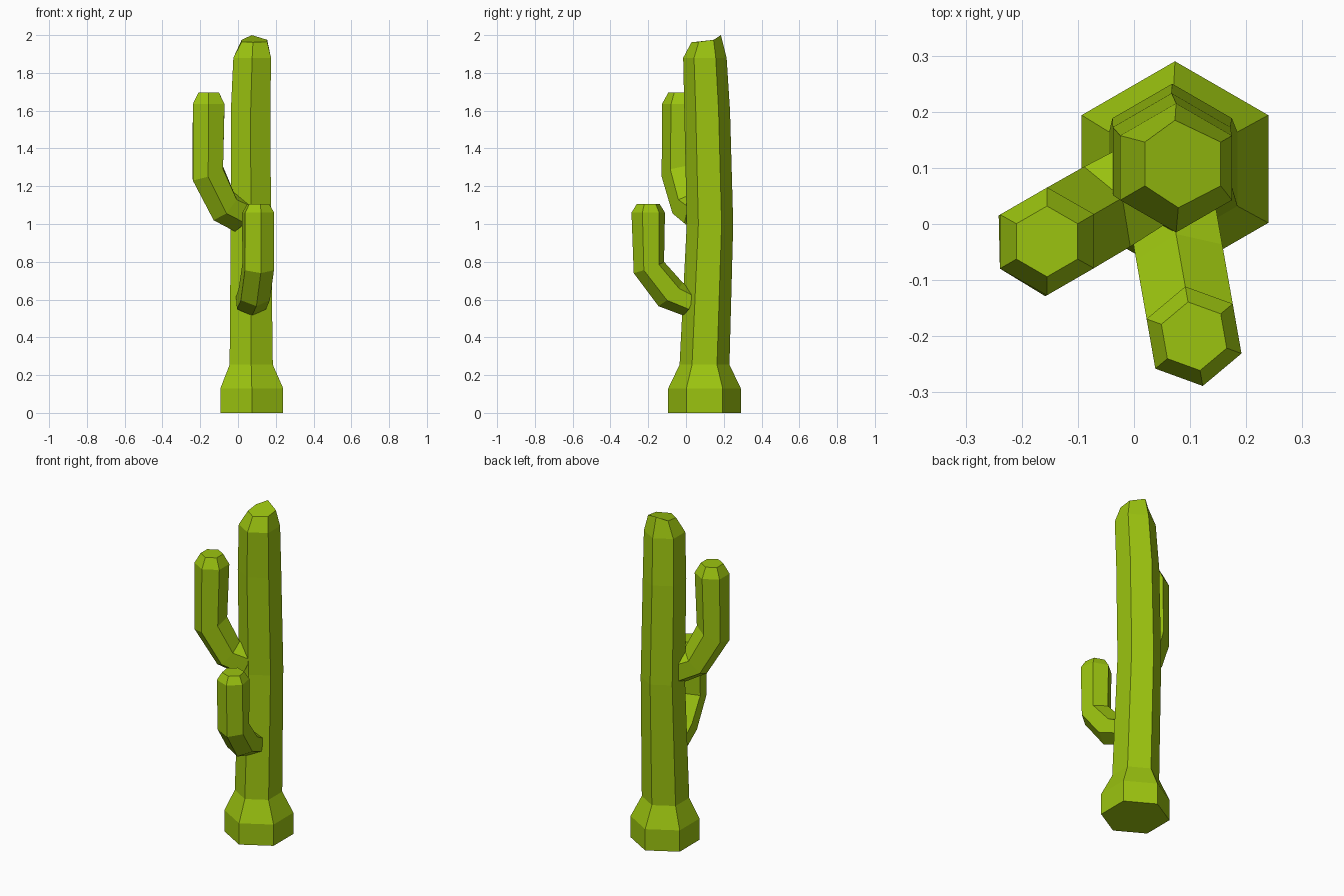
import bpy, bmesh
from math import cos, sin, radians
from mathutils import Vector

if "Cube" in bpy.data.objects:
    bpy.data.objects.remove(bpy.data.objects["Cube"])

green = bpy.data.materials.new("cactus_green")
green.diffuse_color = (0.33, 0.55, 0.005, 1)
green.use_nodes = True
green.node_tree.nodes["Principled BSDF"].inputs["Base Color"].default_value = green.diffuse_color


def hex_ring(center, u, v):
    """Six points around center; the first lies along u."""
    return [center + u * cos(radians(60 * k)) + v * sin(radians(60 * k)) for k in range(6)]


def loft(name, rings):
    """Skin a stack of hexagons and cap both ends."""
    bm = bmesh.new()
    loops = [[bm.verts.new(p) for p in ring] for ring in rings]
    for a, b in zip(loops, loops[1:]):
        for k in range(6):
            n = (k + 1) % 6
            bm.faces.new((a[k], a[n], b[n], b[k]))
    bm.faces.new(loops[0][::-1])
    bm.faces.new(loops[-1])
    bmesh.ops.recalc_face_normals(bm, faces=bm.faces)
    mesh = bpy.data.meshes.new(name)
    bm.to_mesh(mesh)
    bm.free()
    mesh.materials.append(green)
    obj = bpy.data.objects.new(name, mesh)
    bpy.context.collection.objects.link(obj)


# Trunk: flared foot, slightly bent column, tapered crown (x, y, z, radius)
trunk = [(0.073, 0.098, 0, 0.192), (0.073, 0.098, 0.13, 0.192),
         (0.07, 0.098, 0.255, 0.132), (0.068, 0.127, 1.0, 0.123),
         (0.067, 0.112, 1.6, 0.121), (0.075, 0.10, 1.88, 0.115),
         (0.087, 0.107, 1.97, 0.078)]
rings = [hex_ring(Vector((x, y, z)), Vector((0, r, 0)), Vector((-r, 0, 0)))
         for x, y, z, r in trunk]
# Crown: raised back corner and slightly lowered front
for k, (dx, dz) in enumerate([(-0.014, 0.03), (0, 0.005), (0, -0.005), (-0.008, -0.008), (0, -0.005), (0, 0.005)]):
    rings[-1][k] += Vector((dx, 0, dz))
loft("trunk", rings)


def arm(name, tip, angle, profile):
    """Profile rows: outer (s, z), inner (s, z), lateral radius; s runs towards the trunk."""
    d = Vector((cos(radians(angle)), sin(radians(angle)), 0))
    side = Vector((-d.y, d.x, 0))
    base = Vector((tip[0], tip[1], 0))
    rings = []
    for so, zo, si, zi, r in profile:
        outer = base + d * so + Vector((0, 0, zo))
        inner = base + d * si + Vector((0, 0, zi))
        rings.append(hex_ring((outer + inner) / 2, (inner - outer) / 2, side * r))
    loft(name, rings)


# Upper left arm
arm("upper_arm", (-0.155, -0.031), 30,
    [(0.16, 0.96, 0.24, 1.135, 0.09), (0.03, 1.02, 0.155, 1.165, 0.095),
     (-0.097, 1.23, 0.085, 1.31, 0.096), (-0.097, 1.635, 0.097, 1.635, 0.096),
     (-0.063, 1.695, 0.063, 1.695, 0.063)])

# Lower front arm
arm("lower_arm", (0.107, -0.2), 100,
    [(0.19, 0.515, 0.25, 0.65, 0.09), (0.055, 0.565, 0.185, 0.69, 0.09),
     (-0.078, 0.74, 0.085, 0.80, 0.09), (-0.09, 1.06, 0.09, 1.06, 0.09),
     (-0.062, 1.105, 0.062, 1.105, 0.062)])
